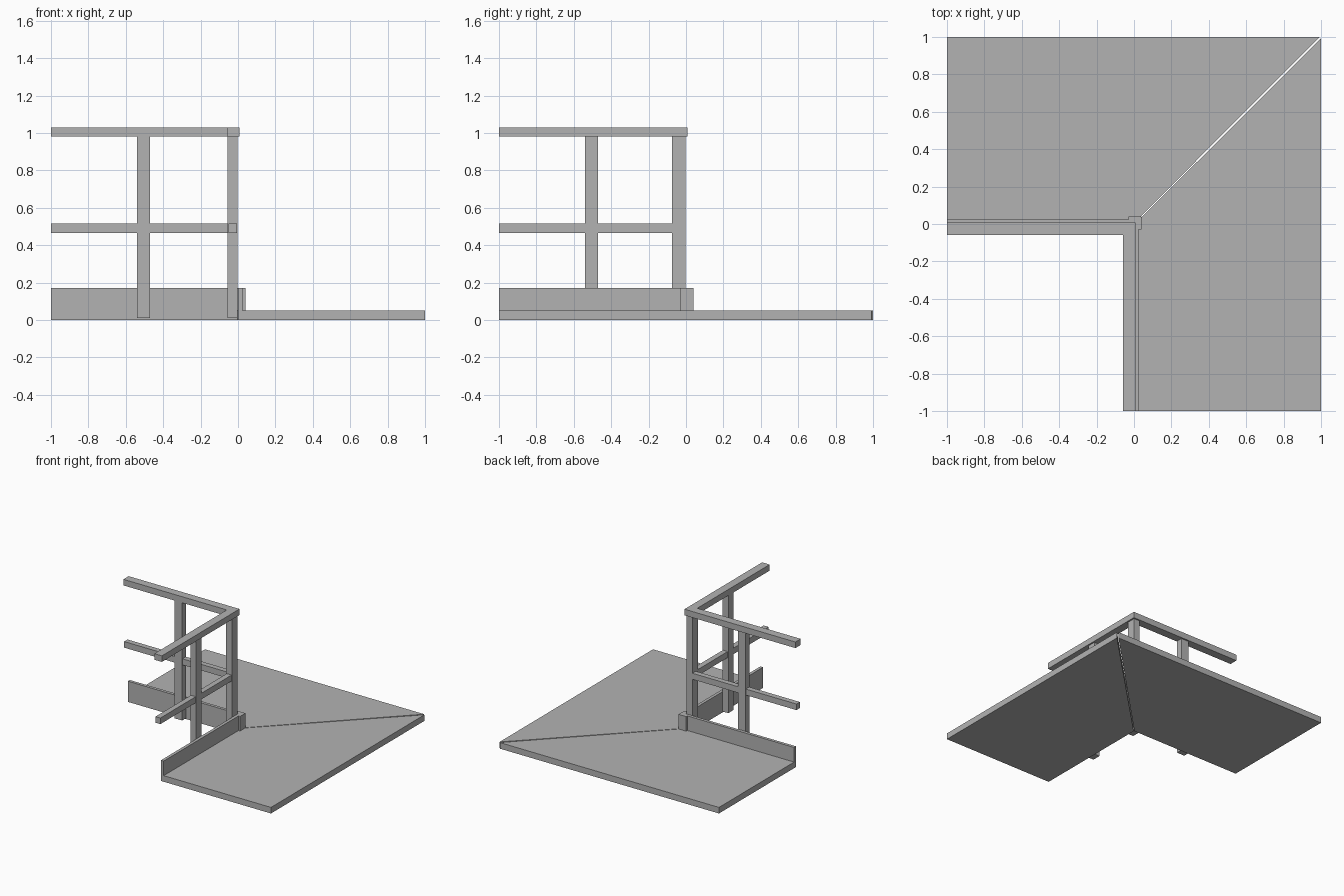
import bpy
import bmesh
from mathutils import Matrix

cube = bpy.data.objects.get("Cube")
if cube:
    bpy.data.objects.remove(cube, do_unlink=True)

steel = bpy.data.materials.new("grey steel")
steel.use_nodes = True
GREY = (0.45, 0.45, 0.45, 1)
steel.diffuse_color = GREY
steel.node_tree.nodes["Principled BSDF"].inputs["Base Color"].default_value = GREY

# Reflection across the diagonal y = x swaps the two arms of the corner
SWAP = Matrix(((0, 1, 0, 0), (1, 0, 0, 0), (0, 0, 1, 0), (0, 0, 0, 1)))


def prism(name, outline, z0, z1, swap=False):
    """Extrude a plan outline from z0 to z1, optionally onto the other arm."""
    bm = bmesh.new()
    face = bm.faces.new([bm.verts.new((x, y, z0)) for x, y in outline])
    top = bmesh.ops.extrude_face_region(bm, geom=[face])["geom"]
    verts = [v for v in top if isinstance(v, bmesh.types.BMVert)]
    bmesh.ops.translate(bm, verts=verts, vec=(0, 0, z1 - z0))
    if swap:
        bm.transform(SWAP)
    bmesh.ops.recalc_face_normals(bm, faces=bm.faces)
    mesh = bpy.data.meshes.new(name)
    bm.to_mesh(mesh)
    bm.free()
    mesh.materials.append(steel)
    obj = bpy.data.objects.new(name, mesh)
    bpy.context.collection.objects.link(obj)
    return obj


def box(name, x0, x1, y0, y1, z0, z1, swap=False):
    return prism(name, [(x0, y0), (x1, y0), (x1, y1), (x0, y1)], z0, z1, swap)


DECK = 0.05     # deck top
TOE = 0.17      # toe board top
RAIL = 0.98     # underside of the handrail
GAP = 0.004     # half of the open mitre joint, measured along an axis

# Each arm is modelled along -x, then reflected to run along -y
for side, swap in (("right", False), ("front", True)):
    prism(side + "_deck",
          [(-1, 0), (-GAP, 0), (1 - 2 * GAP, 1), (-1, 1)], 0, DECK, swap)
    box(side + "_toe_board", -1, 0.025, 0, 0.025, DECK, TOE, swap)
    box(side + "_corner_plate", -0.03, 0.04, 0.025, 0.04, DECK, TOE, swap)
    box(side + "_post", -0.54, -0.47, -0.055, -0.004, 0.01, RAIL, swap)
    box(side + "_mid_rail", -1, -0.01, -0.05, -0.006, 0.465, 0.515, swap)
    prism(side + "_handrail",
          [(-1, -0.06), (-0.06, -0.06), (0.008, 0.008), (-1, 0.008)],
          RAIL, 1.03, swap)

# Corner post under the handrail joint
box("corner_post", -0.055, -0.004, -0.075, -0.004, 0.01, RAIL)
